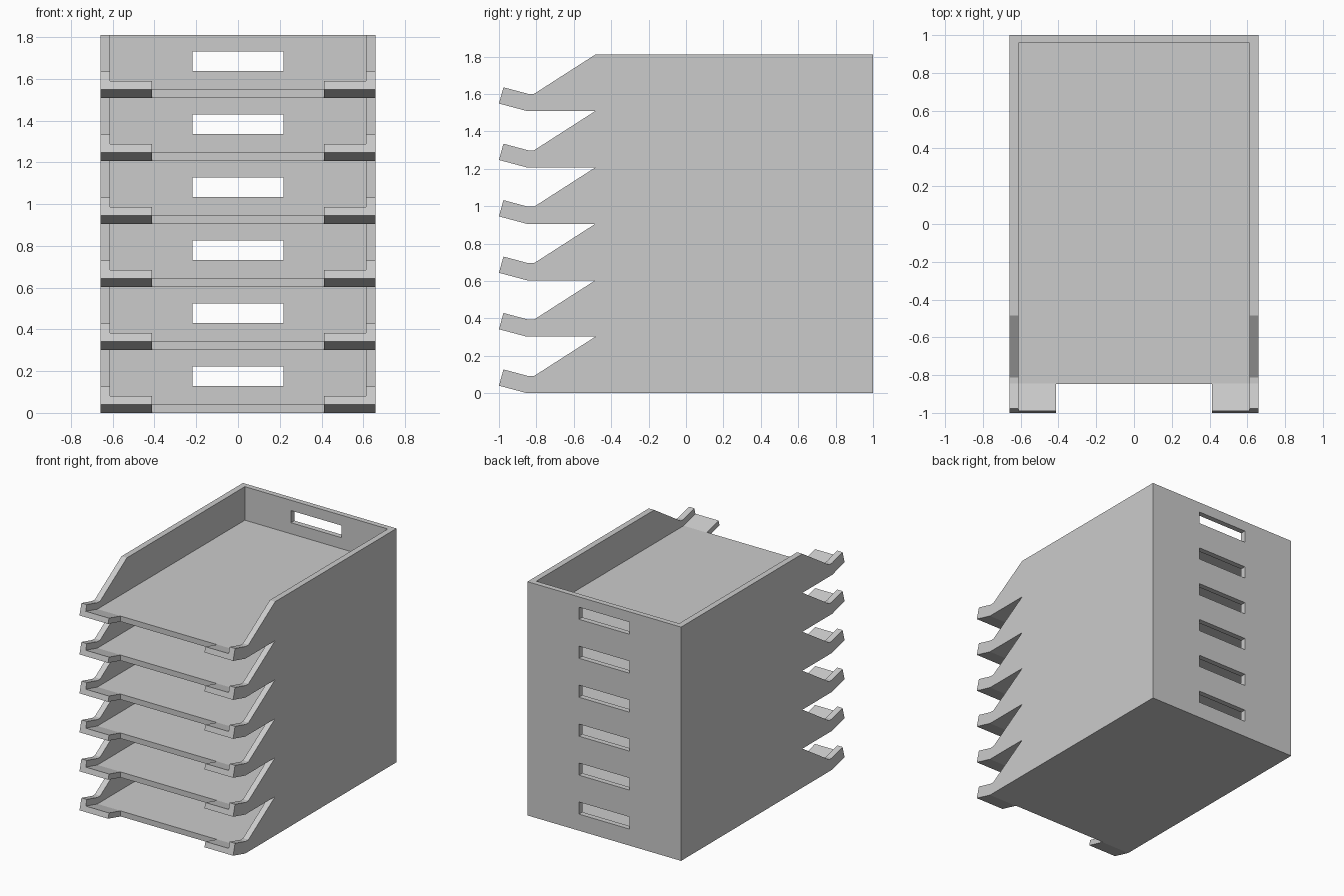
import bpy, bmesh

if "Cube" in bpy.data.objects:
    bpy.data.objects.remove(bpy.data.objects["Cube"])

TRAYS, PITCH = 6, 0.3017      # number of trays and height of each
OUTER, INNER = 0.658, 0.612   # half widths outside and inside the walls
FLOOR = 0.042                 # floor thickness


def extrude_profile(name, points, half_width):
    """Solid made from a (y, z) outline, extruded symmetrically along x."""
    bm = bmesh.new()
    face = bm.faces.new([bm.verts.new((-half_width, y, z)) for y, z in points])
    ext = bmesh.ops.extrude_face_region(bm, geom=[face])
    moved = [v for v in ext["geom"] if isinstance(v, bmesh.types.BMVert)]
    bmesh.ops.translate(bm, verts=moved, vec=(2 * half_width, 0, 0))
    bmesh.ops.recalc_face_normals(bm, faces=bm.faces)
    mesh = bpy.data.meshes.new(name)
    bm.to_mesh(mesh)
    bm.free()
    obj = bpy.data.objects.new(name, mesh)
    bpy.context.collection.objects.link(obj)
    return obj


def rect(y0, y1, z0, z1):
    return [(y0, z0), (y1, z0), (y1, z1), (y0, z1)]


# Side outline with sloped front and upturned lip
tray = extrude_profile("tray_1", [
    (1, 0), (1, PITCH), (-0.485, PITCH), (-0.812, 0.092), (-0.845, 0.092),
    (-0.976, 0.127), (-1, 0.04), (-0.85, 0)], OUTER)

# Cutters: paper cavity, front finger notch, rear handle slot
cutters = [
    extrude_profile("cavity_cutter", [
        (0.958, FLOOR), (0.958, 0.5), (-1.1, 0.5), (-1.1, 0.11), (-0.845, FLOOR)], INNER),
    extrude_profile("notch_cutter", rect(-1.2, -0.848, -0.2, 0.4), 0.413),
    extrude_profile("handle_cutter", rect(0.9, 1.1, 0.128, 0.222), 0.217),
]
for cutter in cutters:
    cutter.hide_render = True
    mod = tray.modifiers.new(cutter.name, "BOOLEAN")
    mod.operation = "DIFFERENCE"
    mod.solver = "EXACT"
    mod.object = cutter

# Bake the cuts and discard the cutters
bpy.context.view_layer.update()
graph = bpy.context.evaluated_depsgraph_get()
baked = bpy.data.meshes.new_from_object(tray.evaluated_get(graph))
tray.modifiers.clear()
tray.data = baked
for cutter in cutters:
    bpy.data.objects.remove(cutter)

# Stack the remaining trays
for i in range(1, TRAYS):
    copy = bpy.data.objects.new(f"tray_{i + 1}", baked)
    copy.location.z = i * PITCH
    bpy.context.collection.objects.link(copy)
